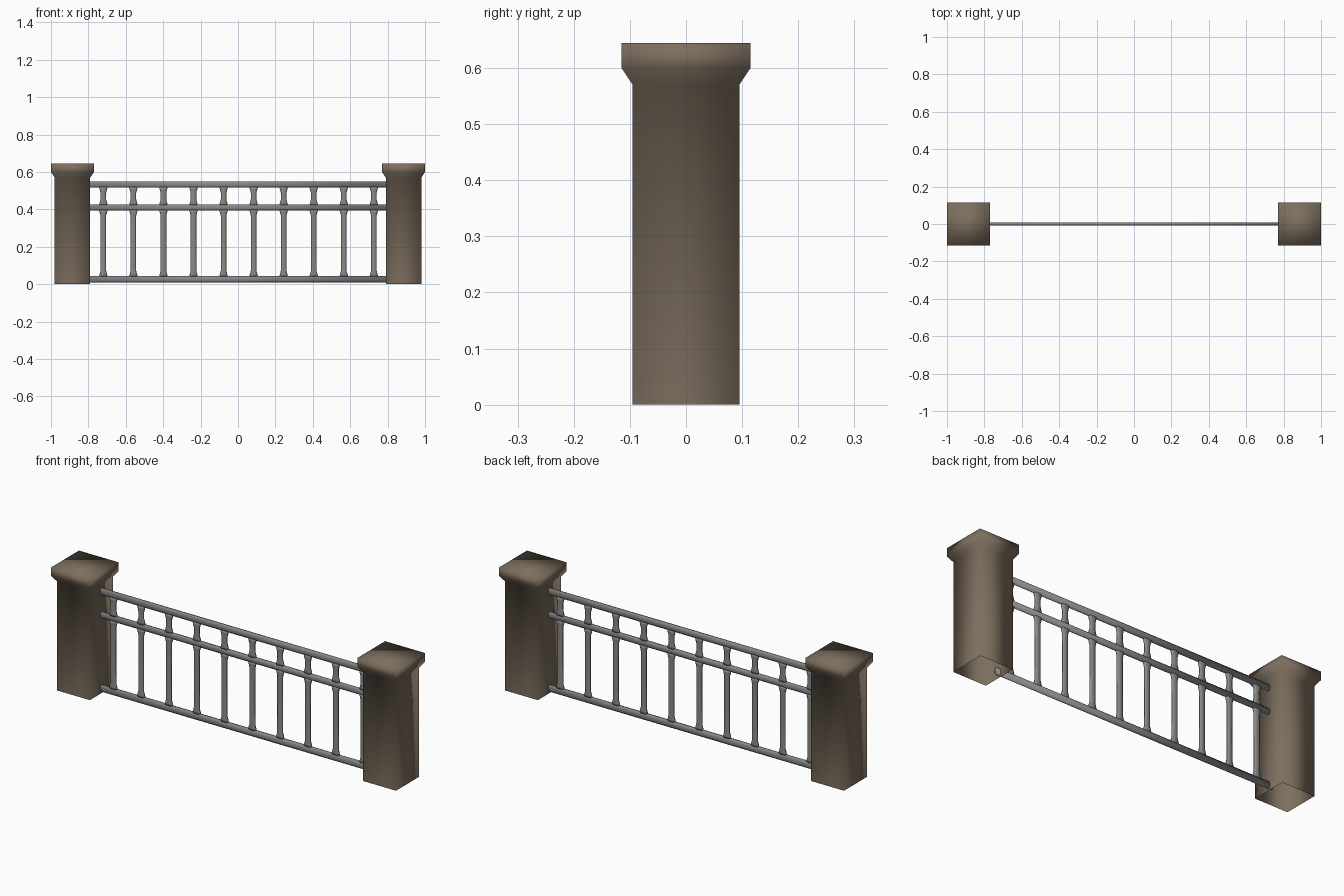
import bpy, bmesh, math

if "Cube" in bpy.data.objects:
    bpy.data.objects.remove(bpy.data.objects["Cube"])


def material(name, rgb):
    m = bpy.data.materials.new(name)
    m.diffuse_color = (*rgb, 1)
    m.use_nodes = True
    m.node_tree.nodes["Principled BSDF"].inputs["Base Color"].default_value = m.diffuse_color
    return m


STONE = material("brown stone", (0.205, 0.158, 0.112))
METAL = material("grey metal", (0.25, 0.25, 0.255))


def loft(name, mat, rings, caps):
    """Skin a list of vertex rings; caps = (close start, close end)."""
    bm = bmesh.new()
    loops = [[bm.verts.new(p) for p in ring] for ring in rings]
    n = len(loops[0])
    for a, b in zip(loops, loops[1:]):
        for i in range(n):
            j = (i + 1) % n
            bm.faces.new((a[i], a[j], b[j], b[i]))
    if caps[0]:
        bm.faces.new(loops[0][::-1])
    if caps[1]:
        bm.faces.new(loops[-1])
    bmesh.ops.recalc_face_normals(bm, faces=bm.faces)
    me = bpy.data.meshes.new(name)
    bm.to_mesh(me)
    bm.free()
    me.materials.append(mat)
    for p in me.polygons:
        p.use_smooth = True
    ob = bpy.data.objects.new(name, me)
    bpy.context.collection.objects.link(ob)
    return ob


def oval(a, b, n=8):
    """Flattened octagon with flats on its sides, half sizes a and b."""
    k = 1 / math.cos(math.pi / n)
    return [(a * k * math.cos((i + .5) * math.tau / n),
             b * k * math.sin((i + .5) * math.tau / n)) for i in range(n)]


# square posts with flared caps, open underneath
for side, x in (("left", -0.885), ("right", 0.885)):
    rings = [[(x + sx * h, sy * h, z) for sx, sy in ((-1, -1), (1, -1), (1, 1), (-1, 1))]
             for h, z in ((0.095, 0), (0.095, 0.57), (0.115, 0.60), (0.115, 0.645))]
    loft(side + "_post", STONE, rings, (False, True))

# horizontal rails
for name, z0, z1 in (("bottom_rail", 0.01, 0.045), ("middle_rail", 0.394, 0.426),
                     ("top_rail", 0.516, 0.55)):
    zc, h = (z0 + z1) / 2, (z1 - z0) / 2
    rings = [[(x, y, zc + z) for y, z in oval(0.009, h)] for x in (-0.81, 0.81)]
    loft(name, METAL, rings, (True, True))

# balusters, flared where they meet the rails
for i in range(10):
    x = -0.72 + i * 0.1607
    for name, z0, z1 in (("lower_baluster", 0.042, 0.397), ("upper_baluster", 0.423, 0.519)):
        prof = [(0.023, z0), (0.020, z0 + 0.012), (0.015, z0 + 0.03),
                (0.015, z1 - 0.03), (0.020, z1 - 0.012), (0.023, z1)]
        rings = [[(x + u, v, z) for u, v in oval(w, 0.008)] for w, z in prof]
        loft(f"{name}_{i + 1}", METAL, rings, (True, True))
